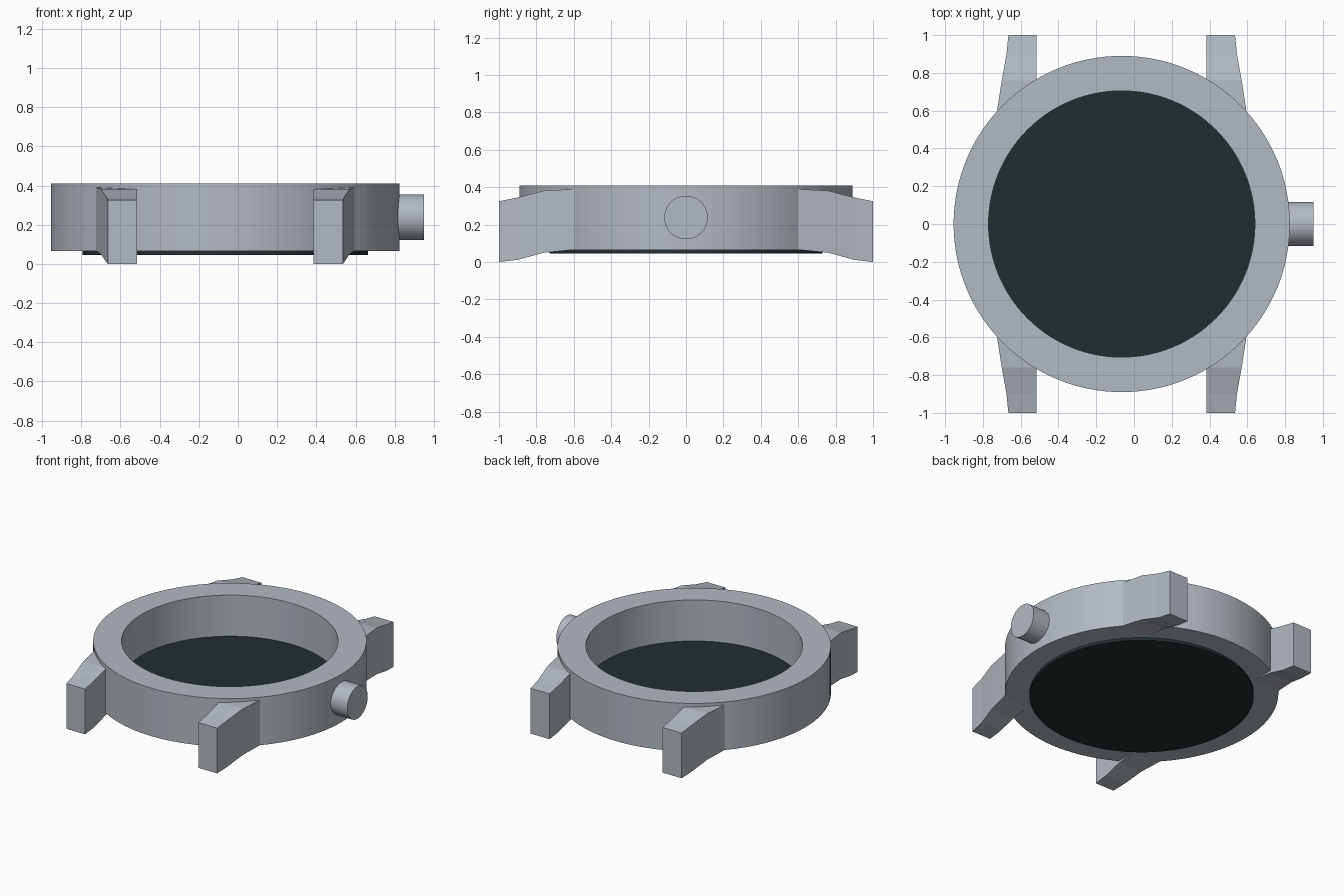
import bpy, bmesh, math
from mathutils import Matrix

cube = bpy.data.objects.get("Cube")
if cube:
    bpy.data.objects.remove(cube, do_unlink=True)

CX = -0.065  # axis of the round case


def material(name, rgb):
    m = bpy.data.materials.new(name)
    m.use_nodes = True
    m.diffuse_color = (*rgb, 1)
    m.node_tree.nodes["Principled BSDF"].inputs["Base Color"].default_value = (*rgb, 1)
    return m


steel = material("brushed steel", (0.45, 0.49, 0.54))
dark = material("dark glass", (0.016, 0.027, 0.028))


def finish(name, bm, mat):
    bmesh.ops.recalc_face_normals(bm, faces=bm.faces)
    mesh = bpy.data.meshes.new(name)
    bm.to_mesh(mesh)
    bm.free()
    mesh.materials.append(mat)
    obj = bpy.data.objects.new(name, mesh)
    bpy.context.collection.objects.link(obj)
    return obj


def cylinder(name, mat, radius, depth, matrix, sides):
    bm = bmesh.new()
    bmesh.ops.create_cone(bm, cap_ends=True, segments=sides, radius1=radius,
                          radius2=radius, depth=depth, matrix=matrix)
    return finish(name, bm, mat)


# Case ring: a rectangular section turned about the case axis
def case_ring(sides=128):
    bm = bmesh.new()
    section = [(0.705, 0.065), (0.89, 0.065), (0.89, 0.41), (0.705, 0.41)]
    loops = []
    for i in range(sides):
        a = math.tau * i / sides
        loops.append([bm.verts.new((CX + r * math.cos(a), r * math.sin(a), z))
                      for r, z in section])
    for i in range(sides):
        p, q = loops[i], loops[(i + 1) % sides]
        for j in range(4):
            k = (j + 1) % 4
            bm.faces.new((p[j], q[j], q[k], p[k]))
    return finish("case_ring", bm, steel)


# Strap lug: stations along y give the outer side, underside and top
def lug(name, sx, sy):
    stations = [(0.6, 0.66, 0.066, 0.39), (0.76, 0.635, 0.05, 0.382),
                (0.9, 0.61, 0.012, 0.345), (1.0, 0.6, 0.0, 0.325)]
    inner = 0.45
    bm = bmesh.new()
    loops = []
    for y, outer, low, high in stations:
        corners = [(inner, low), (outer, low), (outer, high), (inner, high)]
        loops.append([bm.verts.new((CX + sx * x, sy * y, z)) for x, z in corners])
    for p, q in zip(loops, loops[1:]):
        for j in range(4):
            k = (j + 1) % 4
            bm.faces.new((p[j], q[j], q[k], p[k]))
    bm.faces.new(loops[0])
    bm.faces.new(loops[-1])
    return finish(name, bm, steel)


case_ring()
for side, sx in (("left", 1), ("right", -1)):
    for end, sy in (("front", -1), ("back", 1)):
        lug(f"{end}_{side}_lug", sx, sy)

# Dark disc closing the bottom of the case
cylinder("base_disc", dark, 0.73, 0.07, Matrix.Translation((CX, 0, 0.08)), 128)

# Crown on the side
cylinder("crown", steel, 0.116, 0.17,
         Matrix.Translation((0.865, 0, 0.238)) @ Matrix.Rotation(math.pi / 2, 4, 'Y'), 64)
